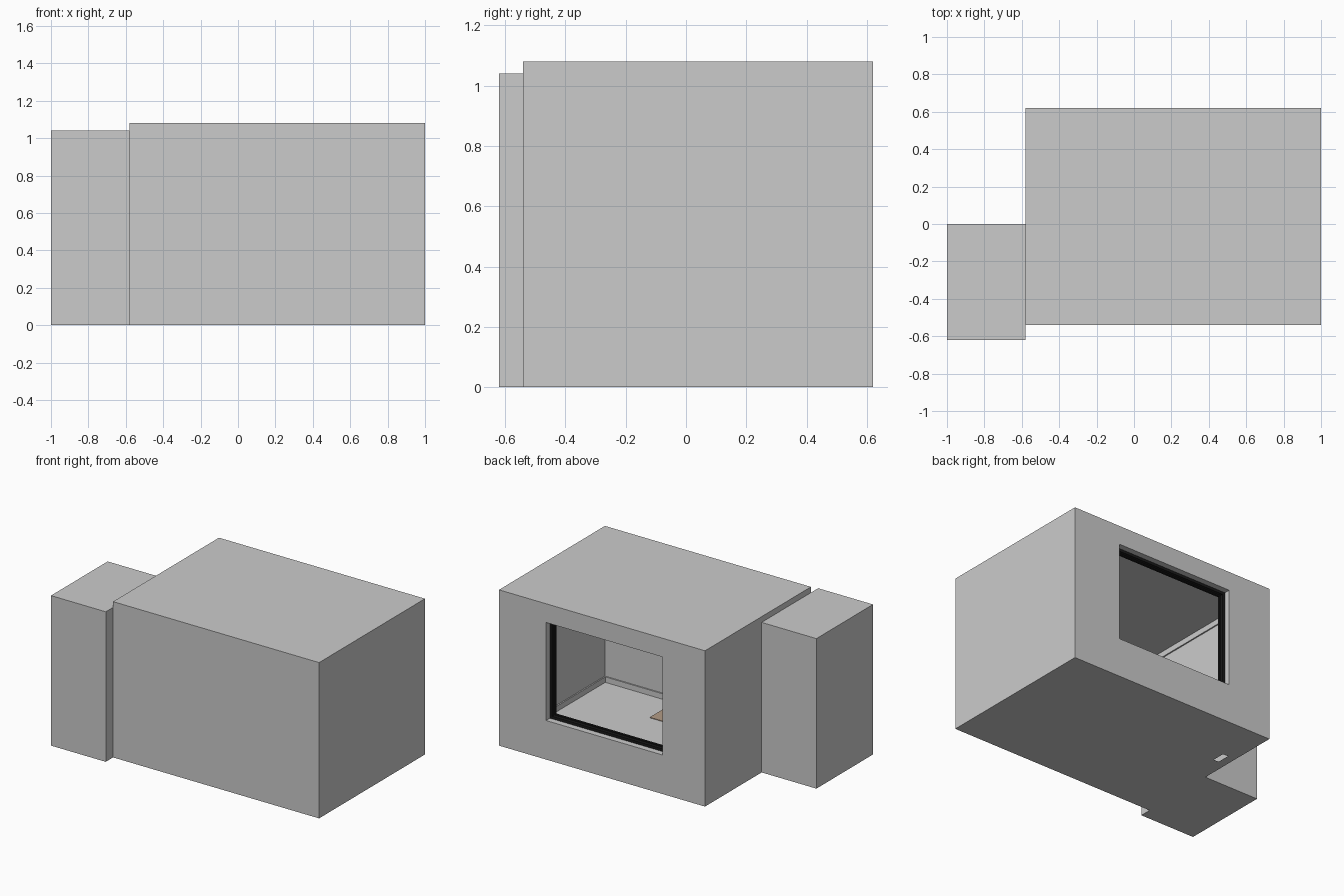
import bpy, bmesh

if "Cube" in bpy.data.objects:
    bpy.data.objects.remove(bpy.data.objects["Cube"])

X0, X1, Y0, Y1, H = -0.58, 1.0, -0.54, 0.62, 1.08     # main room extents
WINDOW = (-0.255, 0.27, 0.64, 0.95)                   # x0, z0, x1, z1
ROOM = (X0, Y0, X1, Y1)


def material(name, color):
    m = bpy.data.materials.new(name)
    m.diffuse_color = (*color, 1)
    m.use_nodes = True
    m.node_tree.nodes["Principled BSDF"].inputs["Base Color"].default_value = m.diffuse_color
    return m


def finish(bm, name, mat=None, fix_normals=True):
    if fix_normals:
        bmesh.ops.recalc_face_normals(bm, faces=bm.faces)
    mesh = bpy.data.meshes.new(name)
    bm.to_mesh(mesh)
    bm.free()
    ob = bpy.data.objects.new(name, mesh)
    bpy.context.collection.objects.link(ob)
    if mat:
        mesh.materials.append(mat)
    return ob


def inset(rect, d):
    return (rect[0] + d, rect[1] + d, rect[2] - d, rect[3] - d)


def box(name, lo, hi, mat=None, open_axes=()):
    """Box between two corners; open_axes lists (axis, sign) sides left out."""
    bm = bmesh.new()
    bmesh.ops.create_cube(bm, size=1)
    for v in bm.verts:
        v.co = [lo[i] if v.co[i] < 0 else hi[i] for i in range(3)]
    bm.normal_update()
    drop = [f for f in bm.faces
            if any(f.normal[a] * s > 0.5 for a, s in open_axes)]
    bmesh.ops.delete(bm, geom=drop, context='FACES')
    return finish(bm, name, mat, False)


def ring(name, axis, outer, inner, lo, hi=None, mat=None):
    """Rectangular frame around a hole, flat or extruded along 'y' or 'z'."""
    bm = bmesh.new()

    def loop(r, d):
        pts = [(r[0], r[1]), (r[2], r[1]), (r[2], r[3]), (r[0], r[3])]
        return [bm.verts.new((a, d, b) if axis == 'y' else (a, b, d)) for a, b in pts]

    def bridge(p, q):
        for i in range(4):
            j = (i + 1) % 4
            bm.faces.new((p[i], p[j], q[j], q[i]))

    a, b = loop(outer, lo), loop(inner, lo)
    bridge(a, b)
    if hi is not None:
        c, d = loop(outer, hi), loop(inner, hi)
        bridge(a, c)
        bridge(c, d)
        bridge(d, b)
    return finish(bm, name, mat)


black = material("black_frame", (0.01, 0.01, 0.01))
brown = material("brown_mat", (0.45, 0.33, 0.24))

# Room shell: thin walls and ceiling, with pierced back wall and floor
box("room_walls", (X0, Y0, 0), (X1, Y1, H), open_axes=((1, 1), (2, -1)))
ring("back_wall", 'y', (X0, 0, X1, H), WINDOW, Y1)
ring("room_floor", 'z', ROOM, (-0.52, 0.20, -0.48, 0.29), 0.0)

# Side annex
box("side_annex", (-1.0, -0.62, 0), (X0, 0.0, 1.04))

# Window: lining of the opening, then a stepped black frame
ring("window_lining", 'y', inset(WINDOW, -0.004), WINDOW, 0.54, 0.619)
ring("window_frame", 'y', WINDOW, inset(WINDOW, 0.018), 0.555, 0.577, black)
ring("window_inner_frame", 'y', WINDOW, inset(WINDOW, 0.025), 0.54, 0.555, black)

# Trim along floor and ceiling
wall = inset(ROOM, 0.001)
ring("baseboard", 'z', wall, inset(ROOM, 0.010), 0.002, 0.04)
ring("ceiling_trim", 'z', wall, inset(ROOM, 0.010), 1.04, 1.078)

# Flat mat on the floor
box("floor_mat", (0.0, -0.50, 0.001), (0.46, -0.26, 0.005), brown)
